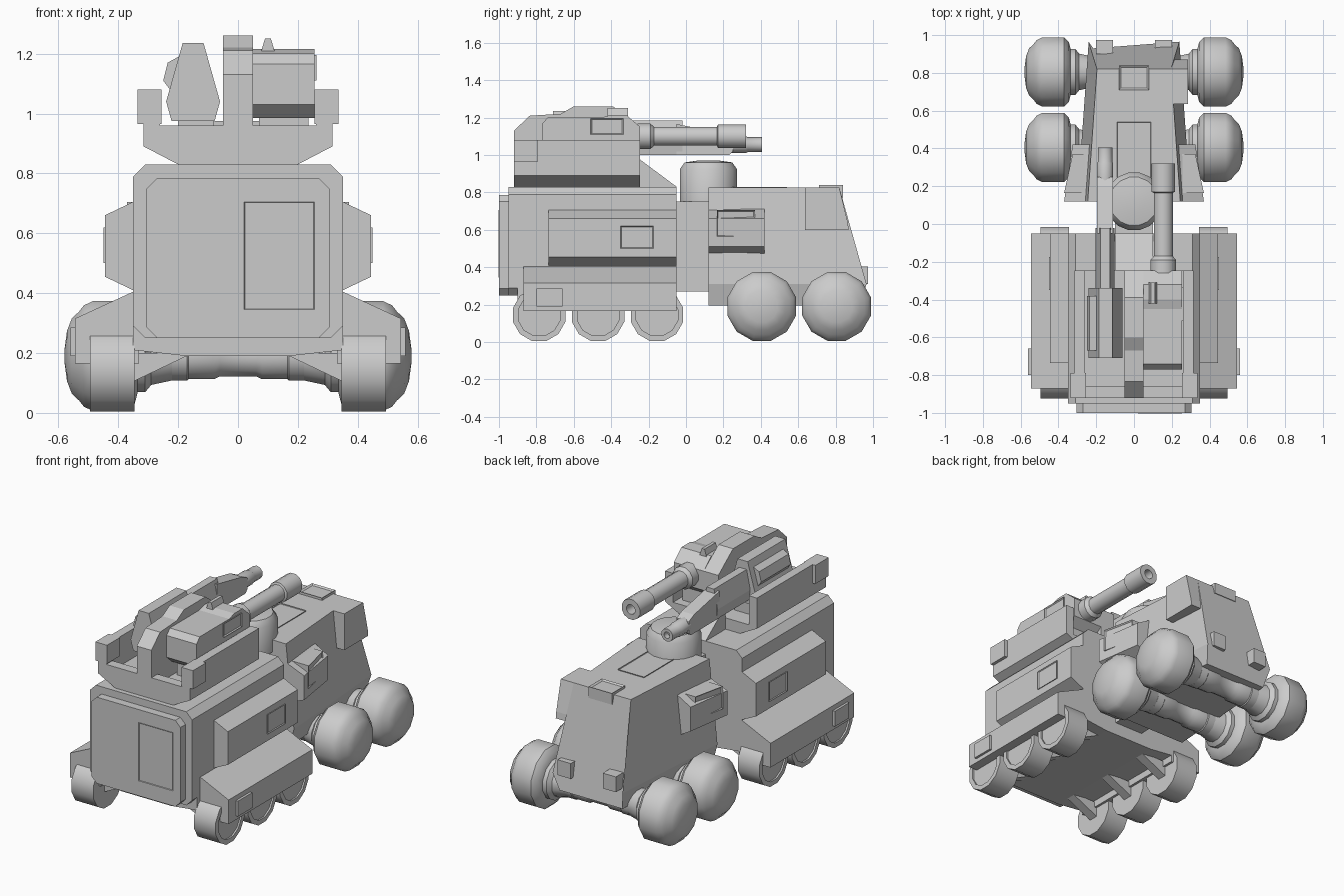
import bpy, bmesh, math
from mathutils import Vector

cube = bpy.data.objects.get("Cube")
if cube:
    bpy.data.objects.remove(cube, do_unlink=True)

shade = (.6, .6, .6, 1)
grey = bpy.data.materials.new("armour_grey")
grey.use_nodes = True
grey.diffuse_color = shade
grey.node_tree.nodes["Principled BSDF"].inputs["Base Color"].default_value = shade

LEFT, FRONT, UP = Vector((1, 0, 0)), Vector((0, -1, 0)), Vector((0, 0, 1))
SIDES = {"left": 1, "right": -1}


def loft(name, rings, smooth=False, panel=None, border=.01):
    """Skin closed rings of points; panel is the direction of a sunken face."""
    bm = bmesh.new()
    loops = [[bm.verts.new(point) for point in ring] for ring in rings]
    for near, far in zip(loops, loops[1:]):
        for i in range(len(near)):
            bm.faces.new((near[i - 1], near[i], far[i], far[i - 1]))
    bm.faces.new(loops[0])
    bm.faces.new(loops[-1])
    bmesh.ops.recalc_face_normals(bm, faces=bm.faces)
    if panel:
        chosen = [face for face in bm.faces if face.normal.dot(panel) > .9]
        bmesh.ops.inset_individual(bm, faces=chosen, thickness=border, depth=-.008)
    mesh = bpy.data.meshes.new(name)
    bm.to_mesh(mesh)
    bm.free()
    mesh.materials.append(grey)
    if smooth:
        mesh.polygons.foreach_set("use_smooth", [True] * len(mesh.polygons))
        mesh.set_sharp_from_angle(angle=math.radians(38))
    part = bpy.data.objects.new(name, mesh)
    bpy.context.collection.objects.link(part)


def place(axis, point, along):
    u, v = point
    return {"x": (along, u, v), "y": (u, along, v), "z": (u, v, along)}[axis]


def prism(name, axis, outline, start, end, panel=None, border=.01):
    rings = [[place(axis, point, along) for point in outline] for along in (start, end)]
    loft(name, rings, panel=panel, border=border)


def box(name, x, y, z, panel=None, border=.01):
    prism(name, "z", [(x[0], y[0]), (x[1], y[0]), (x[1], y[1]), (x[0], y[1])], *z, panel, border)


def lathe(name, axis, centre, profile, sides=12, sign=1):
    """Turn (distance, radius) pairs around an axis through centre."""
    rings = []
    for along, radius in profile:
        turns = [math.tau * (i + .5) / sides for i in range(sides)]
        rings.append([place(axis, (centre[0] + radius * math.cos(turn), centre[1] + radius * math.sin(turn)), sign * along)
                      for turn in turns])
    loft(name, rings, smooth=True)


def mirrored(half):
    return half + [(-x, z) for x, z in reversed(half)]


def chamfered(half, low, high, cut):
    return mirrored([(half - cut, low), (half, low + cut), (half, high - cut), (half - cut, high)])


def flared(inner, outer, low, high, drop):
    return [(inner, low), (outer, low + drop), (outer, high - drop), (inner, high)]


# Levels and lengths shared by several parts
hull_front, hull_back = -.95, -.05
deck, tray, rail_top = .83, .89, 1.08
turret_front, turret_back = -.92, -.245
cab_start, cab_top, cab_low, belt = .12, .825, .195, .31
axle_places = (.405, .805)
wheel_radius, big_radius = .145, .19

# Carrier hull, keel and raised front panel with door
prism("carrier_hull", "y", chamfered(.35, .25, deck, .04), hull_front, hull_back)
prism("carrier_keel", "y", mirrored([(.17, .19), (.35, .21), (.35, .3)]), -.9, hull_back)
prism("front_panel", "y", chamfered(.305, .25, .785, .035), -1, hull_front)
box("door", (.02, .255), (-1.003, hull_front), (.345, .705), FRONT)

for side, s in SIDES.items():
    out = s * LEFT

    def flip(outline):
        return [(s * x, z) for x, z in outline]

    # Carrier side pod, fender and panels
    prism(side + "_side_pod", "y", flip(flared(.34, .445, .405, .71, .05)), -.735, hull_back)
    box(side + "_pod_window", (s * .4, s * .45), (-.35, -.175), (.5, .62), out)
    fender = [(.33, .165), (.545, .165), (.545, .315), (.35, .405), (.33, .4)]
    prism(side + "_fender", "y", flip(fender), -.87, hull_back)
    box(side + "_fender_plate", (s * .5, s * .56), (-.8, -.66), (.19, .285))

    # Carrier wheels on slanted struts
    for k in range(3):
        y = -.785 + k * .315
        rim = wheel_radius - .03
        lathe(f"{side}_carrier_wheel_{k}", "x", (y, wheel_radius),
              [(.345, rim), (.345, wheel_radius), (.495, wheel_radius), (.495, rim), (.485, rim)], sign=s)
        prism(f"{side}_strut_{k}", "y", flip([(.36, .1), (.36, .2), (.15, .2)]), y - .03, y + .03)

    # Turret side rails with end blocks
    prism(side + "_turret_rail", "y", flip([(.26, .87), (.315, tray), (.315, rail_top), (.26, rail_top)]),
          turret_front, turret_back)
    box(side + "_rail_block", (s * .255, s * .335), (turret_front, -.79), (.965, rail_top))

    # Tractor side box, narrowing toward the back, with a hatch on it
    body, hatch = [], []
    for y, inset_y, width in ((cab_start, .165, .37), (.42, .37, .325)):
        body.append([(s * x, y, z) for x, z in flared(.22, width, .45, .72, .06)])
        hatch.append([(s * x, inset_y, z) for x, z in flared(.25, width, .565, .705, 0)])
    loft(side + "_tractor_box", body)
    loft(side + "_box_hatch", hatch, panel=out)

    # Bulbous tractor wheels: neck, tyre, then a domed hub
    for k, y in enumerate(axle_places):
        neck = [(.2, .08), (.29, .1), (.31, .125), (.335, .125), (.345, .165), (.37, big_radius)]
        tyre = [(.485, big_radius), (.515, .175), (.53, .155)]
        hub = [(.54 + .04 * math.sin(a), .14 * math.cos(a)) for a in (.4, .9, 1.4)]
        lathe(f"{side}_tractor_wheel_{k}", "x", (y, big_radius), neck + tyre + hub, sign=s)

    # Tabs at the foot of the cab
    box(side + "_rear_tab", (s * .11, s * .2), (.9, .973), (belt, .405))

# Tractor axles with stepped collars
for k, y in enumerate(axle_places):
    half = [(.22, .085), (.17, .085), (.165, .08), (.08, .08), (.06, .07)]
    lathe(f"tractor_axle_{k}", "x", (y, big_radius), mirrored(half))

# Coupling between the halves and the round ring mount
box("coupling", (-.1, .1), (hull_back, .13), (.27, .75))
lathe("ring_mount", "z", (0, cab_start), [(.75, .155), (.925, .155), (.96, .13), (.97, .06)], 16)

# Tapered tractor cab with a sloping end
section = [(.27, cab_low), (.3, belt), (.245, cab_top)]
slope = {cab_low: .93, belt: .965, cab_top: .82}
near = [(x, cab_start, z) for x, z in mirrored(section)]
far = [(x * .8, slope[z], z) for x, z in mirrored(section)]
loft("tractor_cab", [near, far])
box("roof_panel", (-.09, .09), (.17, .54), (.8, cab_top + .005), UP, .005)
box("roof_hatch", (-.08, .08), (.71, .84), (.77, .84), UP, .015)
bracket = [(.635, .6), (.87, .6), (.865, .64), (.82, cab_top), (.635, cab_top)]
prism("corner_bracket", "x", bracket, .18, .285)

# Turret tray, wedge and central spine
prism("turret_base", "y", mirrored([(.2, deck), (.315, tray), (.315, .9)]), turret_front, turret_back)
box("tray_front", (-.315, .315), (turret_front, -.86), (tray, .96))
prism("turret_wedge", "x", [(turret_back, deck), (hull_back, deck), (turret_back, .975)], -.1, .1)
spine = [(turret_front, .85), (turret_front, 1.13), (-.835, 1.21), (-.67, 1.22), (-.6, 1.26),
         (-.39, 1.26), (turret_back, 1.15), (turret_back, .85)]
prism("turret_spine", "x", spine, -.05, .05)

# Heavy cannon
housing = [(-.77, 1.03), (-.77, 1.165), (-.74, 1.2), (-.45, 1.2), (-.4, 1.215), (-.32, 1.215),
           (turret_back, 1.15), (turret_back, 1.03), (-.3, .985), (-.72, .985)]
prism("cannon_housing", "x", housing, .05, .255)
box("cannon_cradle", (.07, .235), (-.7, -.3), (tray, 1))
box("cannon_side_plate", (.2, .262), (-.51, -.335), (1.11, 1.195), LEFT)
prism("cannon_sight", "y", [(.075, 1.2), (.125, 1.2), (.11, 1.25), (.09, 1.25)], -.42, -.31)
collar, tube, muzzle, bore = .07, .052, .064, .03
lathe("cannon_barrel", "y", (.155, 1.1),
      [(-.26, collar), (-.19, collar), (-.17, tube), (.165, tube), (.17, muzzle), (.32, muzzle), (.32, bore), (.25, bore)])

# Light gun: wedge receiver, side pack, shroud, barrel and tip
def wedge(middle, half, top_half, low, high):
    waist = low + .065
    outline = mirrored([(half * .8, low), (half, waist), (top_half, high)])
    return [(x + middle, z) for x, z in outline]


prism("gun_receiver", "y", wedge(-.15, .09, .035, .975, 1.235), -.71, -.34)
prism("gun_side_pack", "y", [(-.22, 1.07), (-.25, 1.11), (-.235, 1.17), (-.18, 1.2)], -.67, -.38)
box("gun_cradle", (-.2, -.08), (-.66, -.36), (tray, 1))
prism("gun_shroud", "y", wedge(-.153, .05, .025, 1, 1.185), -.35, -.02)
barrel = [(hull_back, 1), (.23, 1), (.25, 1.02), (.25, 1.09), (.2, 1.115), (hull_back, 1.165)]
prism("gun_barrel", "x", barrel, -.195, -.11)
tip, tip_bore = .04, .02
lathe("gun_tip", "y", (-.153, 1.055), [(.23, .045), (.32, .045), (.33, tip), (.405, tip), (.405, tip_bore), (.37, tip_bore)], 10)
